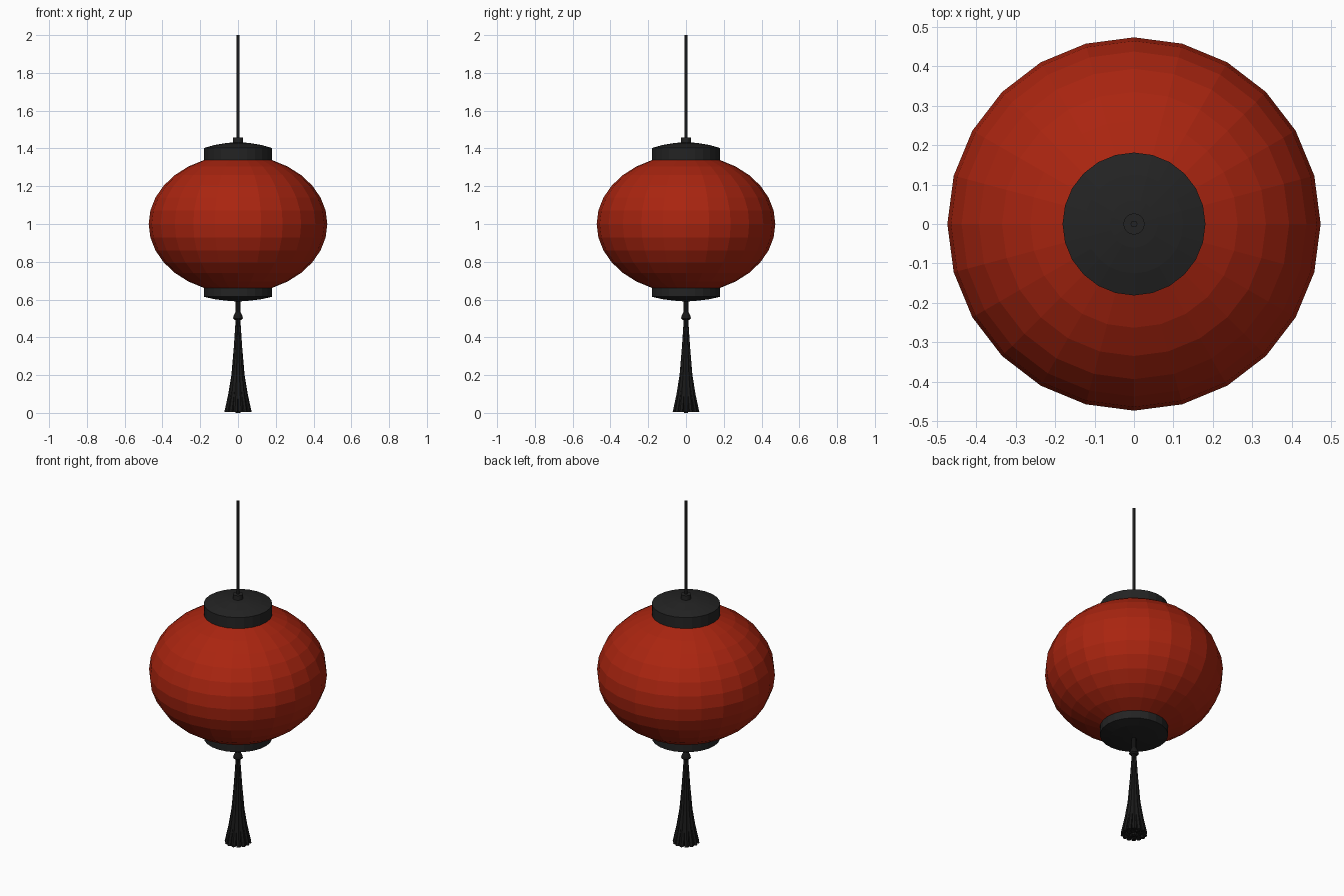
import bpy, bmesh, math
from mathutils import Vector

if "Cube" in bpy.data.objects:
    bpy.data.objects.remove(bpy.data.objects["Cube"])


def material(name, rgb):
    m = bpy.data.materials.new(name)
    m.diffuse_color = (*rgb, 1.0)
    m.use_nodes = True
    m.node_tree.nodes["Principled BSDF"].inputs["Base Color"].default_value = m.diffuse_color
    return m


RED = material("paper red", (0.40, 0.018, 0.005))
BLACK = material("lacquer black", (0.017, 0.017, 0.017))
SOOT = material("thread black", (0.010, 0.010, 0.010))


def finish(name, bm, mat):
    bmesh.ops.recalc_face_normals(bm, faces=bm.faces[:])
    me = bpy.data.meshes.new(name)
    bm.to_mesh(me)
    bm.free()
    me.materials.append(mat)
    ob = bpy.data.objects.new(name, me)
    bpy.context.scene.collection.objects.link(ob)
    return ob


def skin(bm, rings):
    """Join equal-sized rings of points into a closed tube."""
    loops = [[bm.verts.new(p) for p in ring] for ring in rings]
    n = len(loops[0])
    for a, b in zip(loops, loops[1:]):
        for i in range(n):
            j = (i + 1) % n
            bm.faces.new((a[i], a[j], b[j], b[i]))
    bm.faces.new(loops[0])
    bm.faces.new(loops[-1])


def lathe(name, profile, sides, mat):
    """Turn (radius, height) points around the z axis."""
    bm = bmesh.new()
    turn = [2 * math.pi * i / sides for i in range(sides)]
    skin(bm, [[(r * math.cos(t), r * math.sin(t), z) for t in turn]
              for r, z in profile])
    return finish(name, bm, mat)


# paper shade: squashed faceted sphere, 24 sides
steps = [math.pi * k / 16 for k in range(2, 15)]
lathe("paper_shade", [(0.473 * math.sin(a), 1.0 - 0.366 * math.cos(a))
                      for a in steps], 24, RED)

# slightly domed end caps
lathe("top_cap", [(0.181, 1.335), (0.181, 1.402), (0.125, 1.418),
                  (0.06, 1.429), (0.02, 1.432)], 24, BLACK)
lathe("bottom_cap", [(0.181, 0.666), (0.181, 0.615), (0.125, 0.602),
                     (0.06, 0.594), (0.02, 0.591)], 24, BLACK)

# hanging cord and its collar
lathe("cord_collar", [(0.027, 1.425), (0.027, 1.458)], 16, BLACK)
lathe("hanging_cord", [(0.009, 1.45), (0.009, 2.0)], 6, BLACK)

# tassel stem and binding knot
lathe("tassel_stem", [(0.014, 0.505), (0.014, 0.60)], 8, SOOT)
lathe("tassel_knot", [(0.016, 0.492), (0.026, 0.500), (0.024, 0.512),
                      (0.014, 0.532)], 12, SOOT)

# tassel: rings of flaring strands
bm = bmesh.new()
levels = [(0.50, 0.006, 0.006), (0.35, 0.014, 0.008),
          (0.20, 0.025, 0.010), (0.10, 0.040, 0.0115), (0.006, 0.059, 0.013)]
for count, spread in ((14, 1.0), (8, 0.55), (1, 0.0)):
    for k in range(count):
        t = 2 * math.pi * k / count
        out = Vector((math.cos(t), math.sin(t), 0))
        rings = []
        for z, reach, thick in levels:
            z = 0.0 if (count == 1 and z < 0.05) else z
            c = out * reach * spread + Vector((0, 0, z))
            rings.append([c + Vector((thick * math.cos(math.pi * i / 3 + t),
                                      thick * math.sin(math.pi * i / 3 + t), 0))
                          for i in range(6)])
        skin(bm, rings)
finish("tassel_strands", bm, SOOT)
